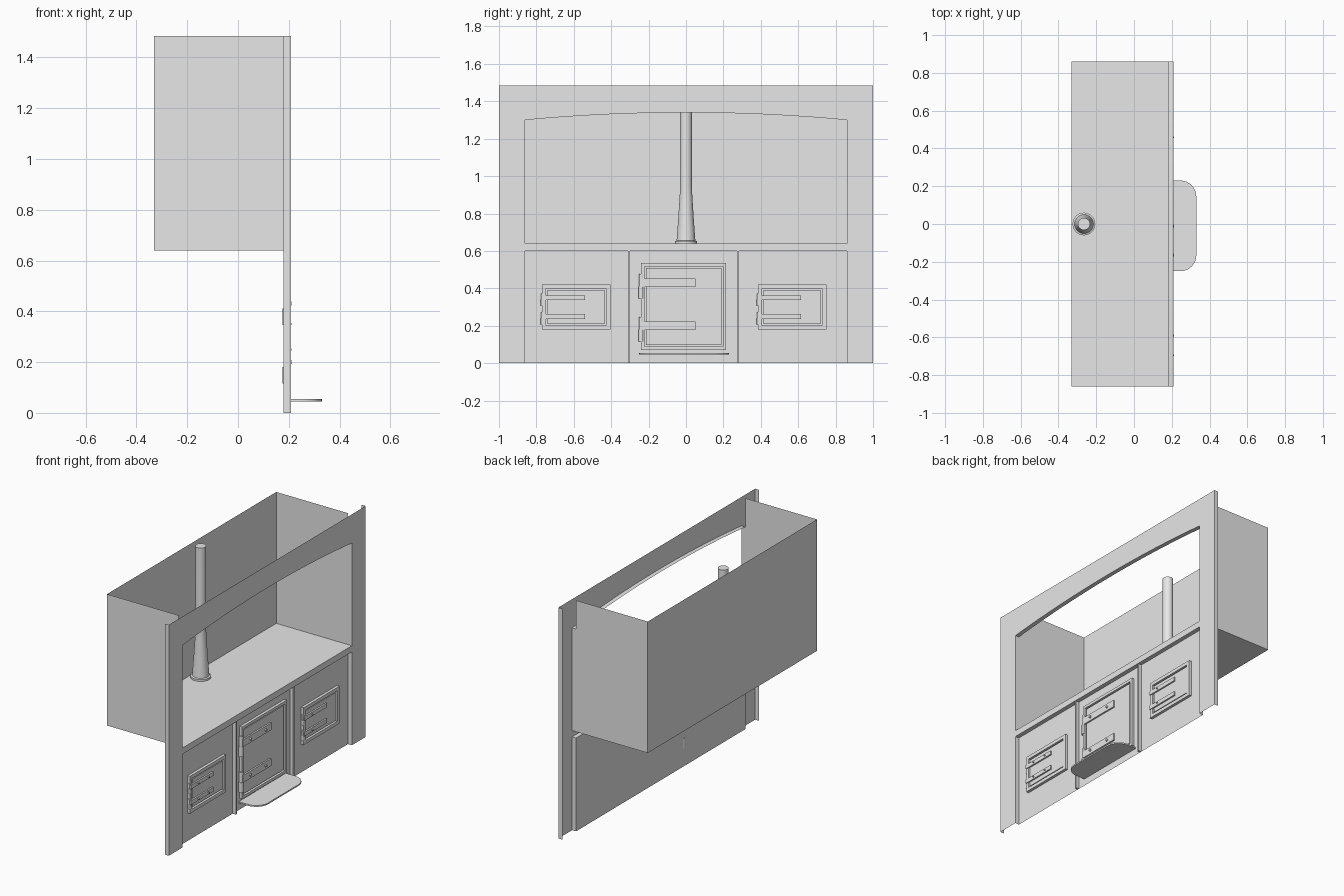
import bpy, bmesh, math
from mathutils import Matrix

cube = bpy.data.objects.get("Cube")
if cube:
    bpy.data.objects.remove(cube, do_unlink=True)

GREY = (0.8, 0.8, 0.8, 1)
mat = bpy.data.materials.new("plain grey metal")
mat.use_nodes = True
mat.diffuse_color = GREY
mat.node_tree.nodes["Principled BSDF"].inputs["Base Color"].default_value = GREY

FRONT, BACK, REAR = 0.208, 0.18, -0.33   # sheet front, panel plane, rear wall
IN, OUT, TOP = 0.86, 1.0, 1.485          # opening half width, outer half width, height
HOB, LINTEL = 0.64, 0.60


def finish(bm, name, smooth=False):
    mesh = bpy.data.meshes.new(name)
    bm.to_mesh(mesh)
    bm.free()
    mesh.materials.append(mat)
    obj = bpy.data.objects.new(name, mesh)
    bpy.context.collection.objects.link(obj)
    if smooth:
        bpy.ops.object.select_all(action='DESELECT')
        obj.select_set(True)
        bpy.context.view_layer.objects.active = obj
        bpy.ops.object.shade_smooth_by_angle(angle=math.radians(35))
    return obj


def face(bm, *points):
    return bm.faces.new([bm.verts.new(p) for p in points])


def front_face(bm, x, *yz):
    """Sheet facing the cooking side, corners given counter-clockwise."""
    return face(bm, *[(x, y, z) for y, z in yz])


def rect(bm, x, y0, y1, z0, z1):
    front_face(bm, x, (y0, z0), (y1, z0), (y1, z1), (y0, z1))


def returns(bm, path):
    """Folded edge running back from the front sheet along a path."""
    for (y0, z0), (y1, z1) in zip(path, path[1:]):
        face(bm, (FRONT, y0, z0), (BACK, y0, z0), (BACK, y1, z1), (FRONT, y1, z1))


def add_box(bm, x0, x1, y0, y1, z0, z1):
    m = Matrix.Translation(((x0 + x1) / 2, (y0 + y1) / 2, (z0 + z1) / 2))
    m = m @ Matrix.Diagonal((x1 - x0, y1 - y0, z1 - z0, 1))
    bmesh.ops.create_cube(bm, size=1, matrix=m)


def add_cylinder(bm, radius, depth, x, y, z, along_x=False, sides=16):
    m = Matrix.Translation((x, y, z))
    if along_x:
        m = m @ Matrix.Rotation(math.pi / 2, 4, 'Y')
    bmesh.ops.create_cone(bm, cap_ends=True, segments=sides, radius1=radius,
                          radius2=radius, depth=depth, matrix=m)


# Surround: pilasters, shallow arch and lintel, folded back at the edges
STEPS = 16
arch = []
for i in range(STEPS + 1):
    y = -IN + 2 * IN * i / STEPS
    arch.append((y, 1.30 + 0.04 * (1 - (y / IN) ** 2)))
bm = bmesh.new()
rect(bm, FRONT, -OUT, -IN, 0, TOP)
rect(bm, FRONT, IN, OUT, 0, TOP)
rect(bm, FRONT, -IN, IN, LINTEL, HOB)
for a, b in zip(arch, arch[1:]):
    front_face(bm, FRONT, a, b, (b[0], TOP), (a[0], TOP))
returns(bm, [(-OUT, TOP), (-OUT, 0)])
returns(bm, [(OUT, 0), (OUT, TOP)])
returns(bm, [(-IN, HOB)] + arch + [(IN, HOB), (-IN, HOB)])
returns(bm, [(-IN, 0), (-IN, LINTEL), (IN, LINTEL), (IN, 0)])
finish(bm, "surround")

# Open-topped alcove behind the surround
bm = bmesh.new()
rect(bm, REAR, -IN, IN, HOB, TOP)
face(bm, (REAR, -IN, HOB), (BACK, -IN, HOB), (BACK, IN, HOB), (REAR, IN, HOB))
for s in (-1, 1):
    face(bm, (REAR, s * IN, HOB), (BACK, s * IN, HOB),
         (BACK, s * IN, TOP), (REAR, s * IN, TOP))
finish(bm, "alcove")

# Lower front panel and the upright dividers
bm = bmesh.new()
rect(bm, BACK, -IN, IN, 0, LINTEL)
finish(bm, "lower_panel")
for name, y in (("divider_right", -0.305), ("divider_left", 0.278)):
    bm = bmesh.new()
    add_box(bm, BACK, 0.202, y - 0.006, y + 0.006, 0, LINTEL)
    finish(bm, name)


def door(name, y0, y1, z0, z1, rim, strap_len, strap_h, bolt_ys, strap_zs, knuckle):
    # Raised rim with a door leaf set inside
    bm = bmesh.new()
    top = 0.198
    add_box(bm, BACK, top, y0, y1, z0, z0 + rim)
    add_box(bm, BACK, top, y0, y1, z1 - rim, z1)
    add_box(bm, BACK, top, y0, y0 + rim, z0 + rim, z1 - rim)
    add_box(bm, BACK, top, y1 - rim, y1, z0 + rim, z1 - rim)
    finish(bm, name + "_rim")
    bm = bmesh.new()
    gap = rim + 0.008
    add_box(bm, BACK, 0.193, y0 + gap, y1 - gap, z0 + gap, z1 - gap)
    finish(bm, name + "_leaf")

    # Strap hinges with bolts and two-part barrels
    bm = bmesh.new()
    for z in strap_zs:
        add_box(bm, 0.19, 0.203, y0, y0 + strap_len, z - strap_h / 2, z + strap_h / 2)
        for y in bolt_ys:
            add_cylinder(bm, strap_h * 0.17, 0.01, 0.206, y, z, along_x=True, sides=12)
        r = knuckle * 0.09
        add_cylinder(bm, r, knuckle / 2, 0.19, y0, z + knuckle * 0.1)
        add_cylinder(bm, r * 1.2, knuckle / 2, 0.19, y0, z - knuckle * 0.4)
    finish(bm, name + "_hinges", True)


door("fire_door", -0.24, 0.215, 0.07, 0.535, 0.018, 0.29, 0.046,
     (-0.165, -0.01), (0.2, 0.43), 0.13)
door("right_oven_door", -0.77, -0.405, 0.18, 0.42, 0.022, 0.23, 0.026,
     (-0.695, -0.59), (0.25, 0.35), 0.065)
door("left_oven_door", 0.385, 0.75, 0.18, 0.42, 0.022, 0.23, 0.026,
     (0.46,), (0.25, 0.35), 0.065)

# Hearth shelf with rounded outer corners
EDGE, R = 0.33, 0.085
bm = bmesh.new()
outline = [(BACK, -0.25)]
for cy, start in ((-0.25 + R, -90), (0.23 - R, 0)):
    for k in range(9):
        a = math.radians(start + k * 90 / 8)
        outline.append((EDGE - R + R * math.cos(a), cy + R * math.sin(a)))
outline.append((BACK, 0.23))
base = face(bm, *[(x, y, 0.045) for x, y in outline])
lift = bmesh.ops.extrude_face_region(bm, geom=[base])
bmesh.ops.translate(bm, vec=(0, 0, 0.009),
                    verts=[v for v in lift["geom"] if isinstance(v, bmesh.types.BMVert)])
bmesh.ops.recalc_face_normals(bm, faces=bm.faces)
finish(bm, "hearth_shelf", True)

# Flue pipe: a lathe profile of radius and height
PROFILE = [(0.06, HOB), (0.06, 0.652), (0.05, 0.655), (0.041, 0.78),
           (0.034, 0.89), (0.032, 0.93), (0.032, TOP)]
SIDES = 32
bm = bmesh.new()
rings = []
for r, z in PROFILE:
    rings.append([bm.verts.new((-0.265 + r * math.cos(2 * math.pi * k / SIDES),
                                r * math.sin(2 * math.pi * k / SIDES), z))
                  for k in range(SIDES)])
for lo, hi in zip(rings, rings[1:]):
    for k in range(SIDES):
        n = (k + 1) % SIDES
        bm.faces.new((lo[k], lo[n], hi[n], hi[k]))
bm.faces.new(rings[-1])
finish(bm, "flue_pipe", True)
